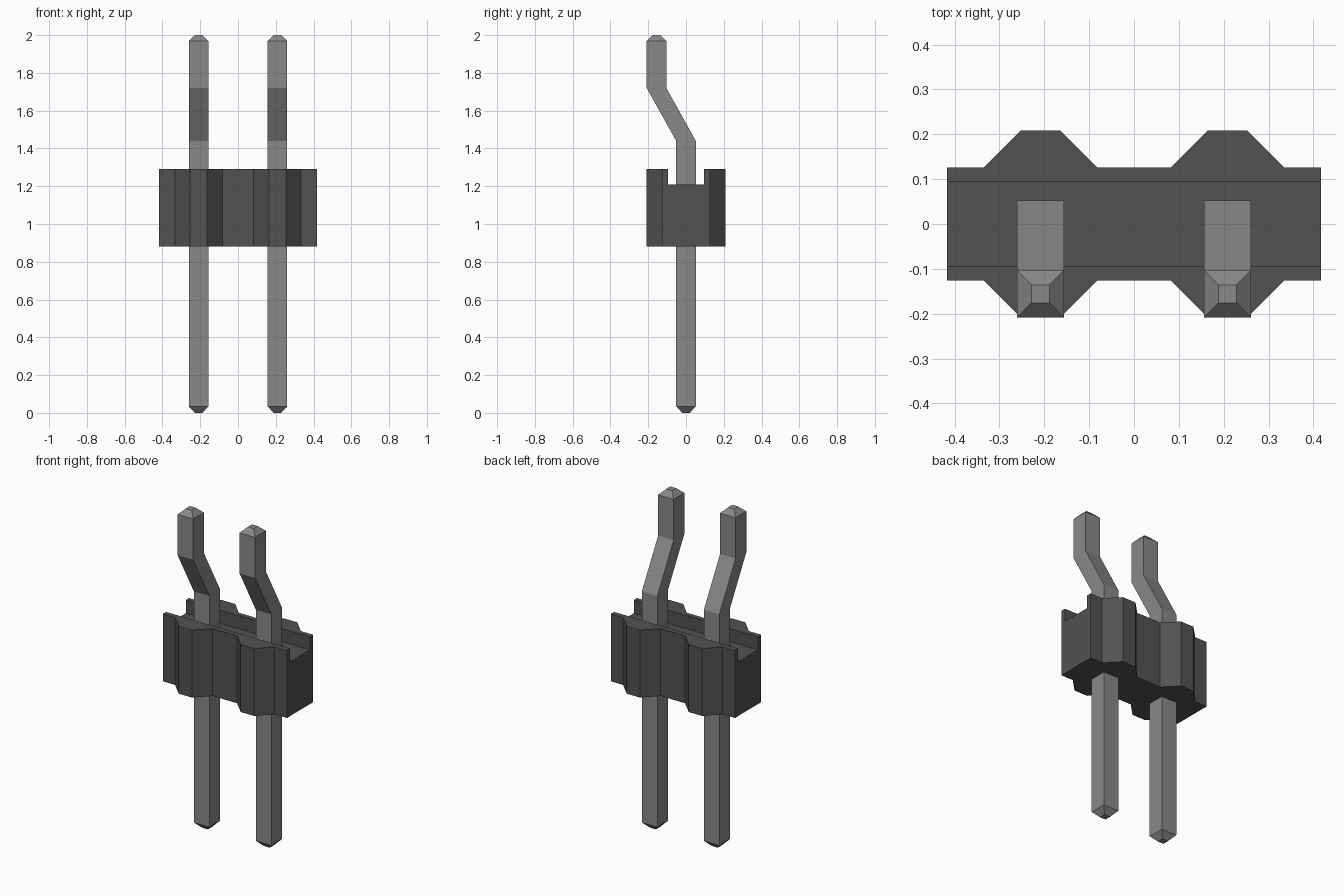
import bpy
import bmesh

if "Cube" in bpy.data.objects:
    bpy.data.objects.remove(bpy.data.objects["Cube"], do_unlink=True)

PITCH = 0.417        # spacing between the two pins
PIN = 0.052          # half the pin width
BOTTOM, FLOOR, TOP = 0.88, 1.21, 1.29


def make_material(name, grey):
    mat = bpy.data.materials.new(name)
    mat.use_nodes = True
    colour = (grey, grey, grey, 1)
    mat.diffuse_color = colour
    bsdf = next(n for n in mat.node_tree.nodes if n.type == "BSDF_PRINCIPLED")
    bsdf.inputs["Base Color"].default_value = colour
    return mat


def loft(name, rings, mat):
    """Skin a stack of matching rings and cap both ends."""
    bm = bmesh.new()
    loops = [[bm.verts.new(p) for p in ring] for ring in rings]
    for a, b in zip(loops, loops[1:]):
        for i in range(len(a)):
            j = (i + 1) % len(a)
            bm.faces.new((a[i], a[j], b[j], b[i]))
    bm.faces.new(loops[0][::-1])
    bm.faces.new(loops[-1])
    bmesh.ops.recalc_face_normals(bm, faces=bm.faces)
    mesh = bpy.data.meshes.new(name)
    bm.to_mesh(mesh)
    bm.free()
    mesh.materials.append(mat)
    obj = bpy.data.objects.new(name, mesh)
    bpy.context.collection.objects.link(obj)
    return obj


def square(x, y, z, half):
    return [(x + sx * half, y + sy * half, z)
            for sx, sy in ((-1, -1), (1, -1), (1, 1), (-1, 1))]


plastic = make_material("dark plastic", 0.085)
metal = make_material("grey metal", 0.25)

# Housing: outline with one tapered rib per pin on front and back
front = [(-PITCH, -0.126)]
for cx in (-PITCH / 2, PITCH / 2):
    front += [(cx + dx, y) for dx, y in
              ((-0.126, -0.126), (-0.045, -0.208), (0.045, -0.208), (0.126, -0.126))]
front.append((PITCH, -0.126))
outline = front + [(-x, -y) for x, y in front]
housing = loft("housing", [[(x, y, z) for x, y in outline] for z in (BOTTOM, TOP)], plastic)

# Channel along the top of the housing
cutter = loft("channel_cutter",
              [[(x, y, z) for x, y in ((-1, -0.095), (1, -0.095), (1, 0.095), (-1, 0.095))]
               for z in (FLOOR, TOP + 0.1)], plastic)
cutter.hide_render = True
channel = housing.modifiers.new("channel", "BOOLEAN")
channel.operation = "DIFFERENCE"
channel.solver = "EXACT"
channel.object = cutter
bpy.context.view_layer.objects.active = housing
bpy.ops.object.modifier_apply(modifier=channel.name)
bpy.data.objects.remove(cutter, do_unlink=True)

# Pins: straight shank, forward jog, and chamfered tips (y, z, half width)
path = [(0, 0, 0.02), (0, 0.035, PIN), (0, 1.44, PIN),
        (-0.156, 1.72, PIN), (-0.156, 1.968, PIN), (-0.156, 2.0, 0.02)]
for side, cx in (("left", PITCH / 2), ("right", -PITCH / 2)):
    loft(side + "_pin", [square(cx, y, z, half) for y, z, half in path], metal)
